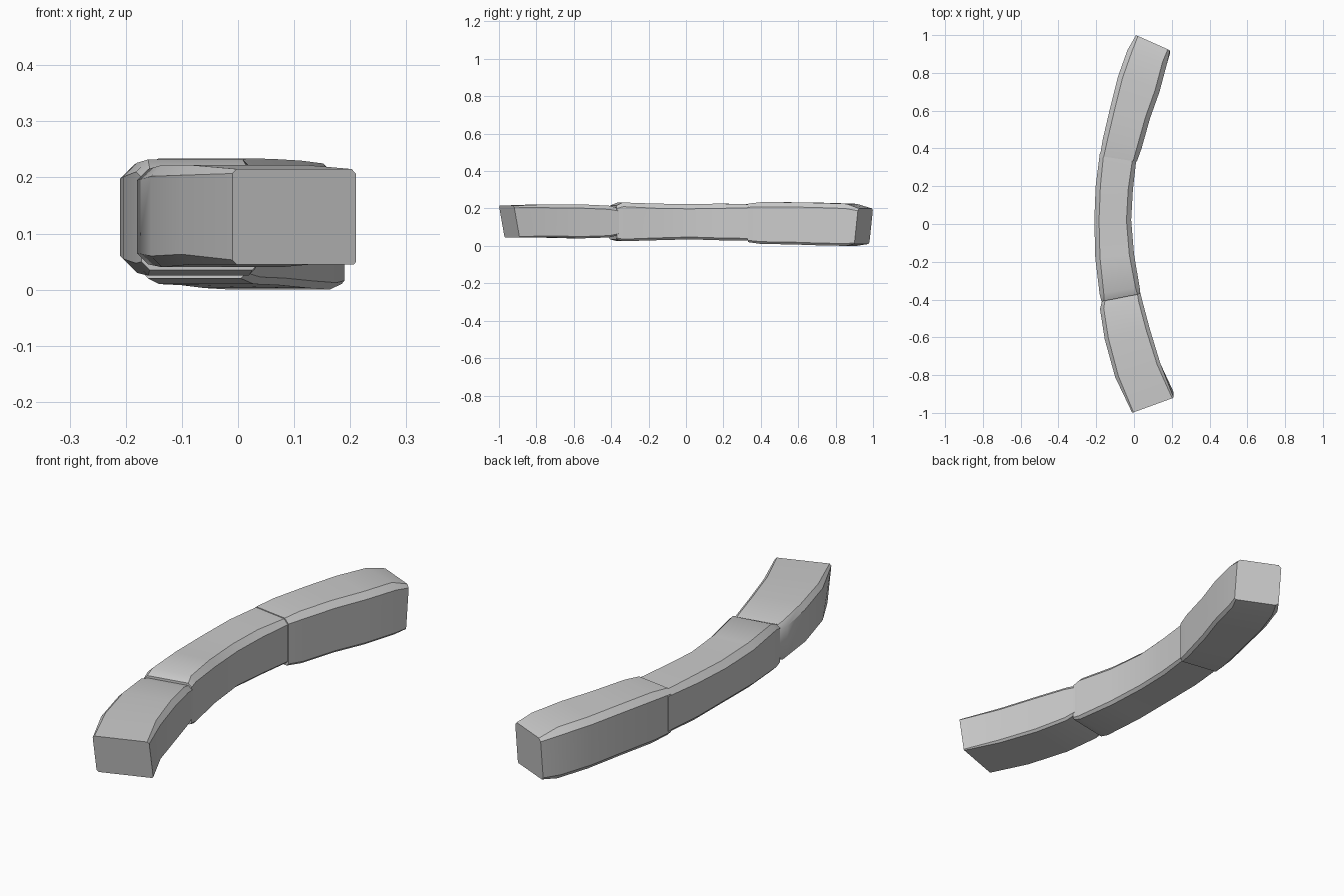
import bpy
import bmesh
import math

default_cube = bpy.data.objects.get("Cube")
if default_cube:
    bpy.data.objects.remove(default_cube, do_unlink=True)

# One worn grey stone colour
stone = bpy.data.materials.new("grey stone")
stone.use_nodes = True
stone_colour = (0.6, 0.6, 0.6, 1)
stone.diffuse_color = stone_colour
stone.node_tree.nodes["Principled BSDF"].inputs["Base Color"].default_value = stone_colour


def cross_section(station, chamfer, lean):
    """Chamfered rectangle spanning the outer and inner edge of the curb."""
    outer_x, outer_y, inner_x, inner_y, bottom, top = station
    width = math.hypot(inner_x - outer_x, inner_y - outer_y)
    side = chamfer / width
    height = top - bottom
    # Fractions across the width, and heights, going round the outline
    outline = [
        (side, bottom), (1 - side / 2, bottom),
        (1, bottom + chamfer / 2), (1, top - chamfer),
        (1 - side, top), (side, top),
        (0, top - chamfer), (0, bottom + chamfer),
    ]
    points = []
    for across, z in outline:
        x = outer_x + (inner_x - outer_x) * across
        y = outer_y + (inner_y - outer_y) * across
        y += lean * (top - z) / height
        points.append((x, y, z))
    return points


def stone_block(name, stations, chamfers, leans):
    """Loft a closed block through its stations."""
    bm = bmesh.new()
    rings = []
    last = len(stations) - 1
    for i, station in enumerate(stations):
        lean = leans[0] if i == 0 else leans[1] if i == last else 0
        section = cross_section(station, chamfers[i], lean)
        rings.append([bm.verts.new(p) for p in section])
    for ring, following in zip(rings, rings[1:]):
        count = len(ring)
        for i in range(count):
            j = (i + 1) % count
            bm.faces.new((ring[i], ring[j], following[j], following[i]))
    bm.faces.new(rings[0])
    bm.faces.new(rings[-1])
    bmesh.ops.recalc_face_normals(bm, faces=bm.faces)
    mesh = bpy.data.meshes.new(name)
    bm.to_mesh(mesh)
    bm.free()
    mesh.materials.append(stone)
    block = bpy.data.objects.new(name, mesh)
    bpy.context.collection.objects.link(block)
    bpy.ops.object.select_all(action="DESELECT")
    block.select_set(True)
    bpy.context.view_layer.objects.active = block
    bpy.ops.object.shade_smooth_by_angle(angle=math.radians(42))


# Stations: outer x, outer y, inner x, inner y, bottom, top
stone_block("front_block", [
    (-0.01, -1.0, 0.21, -0.92, 0.045, 0.215),
    (-0.1, -0.81, 0.14, -0.74, 0.045, 0.222),
    (-0.155, -0.61, 0.085, -0.56, 0.04, 0.222),
    (-0.18, -0.45, 0.045, -0.41, 0.045, 0.215),
    (-0.165, -0.39, 0.03, -0.35, 0.06, 0.2),
], [0.008, 0.018, 0.02, 0.02, 0.015], (0.03, 0))

stone_block("middle_block", [
    (-0.172, -0.41, 0.033, -0.37, 0.035, 0.215),
    (-0.182, -0.37, 0.03, -0.335, 0.025, 0.232),
    (-0.205, -0.18, 0.0, -0.16, 0.03, 0.226),
    (-0.21, 0.02, -0.015, 0.02, 0.035, 0.223),
    (-0.203, 0.2, -0.006, 0.18, 0.03, 0.226),
    (-0.18, 0.38, 0.012, 0.34, 0.03, 0.222),
], [0.015, 0.022, 0.025, 0.025, 0.025, 0.02], (0, 0))

stone_block("back_block", [
    (-0.18, 0.36, 0.015, 0.33, 0.02, 0.226),
    (-0.165, 0.45, 0.04, 0.4, 0.01, 0.234),
    (-0.125, 0.62, 0.085, 0.56, 0.008, 0.233),
    (-0.085, 0.78, 0.135, 0.7, 0.003, 0.23),
    (-0.035, 0.92, 0.175, 0.85, 0.0, 0.225),
    (0.01, 1.0, 0.19, 0.92, 0.01, 0.2),
], [0.02, 0.025, 0.025, 0.025, 0.025, 0.012], (0, -0.02))
